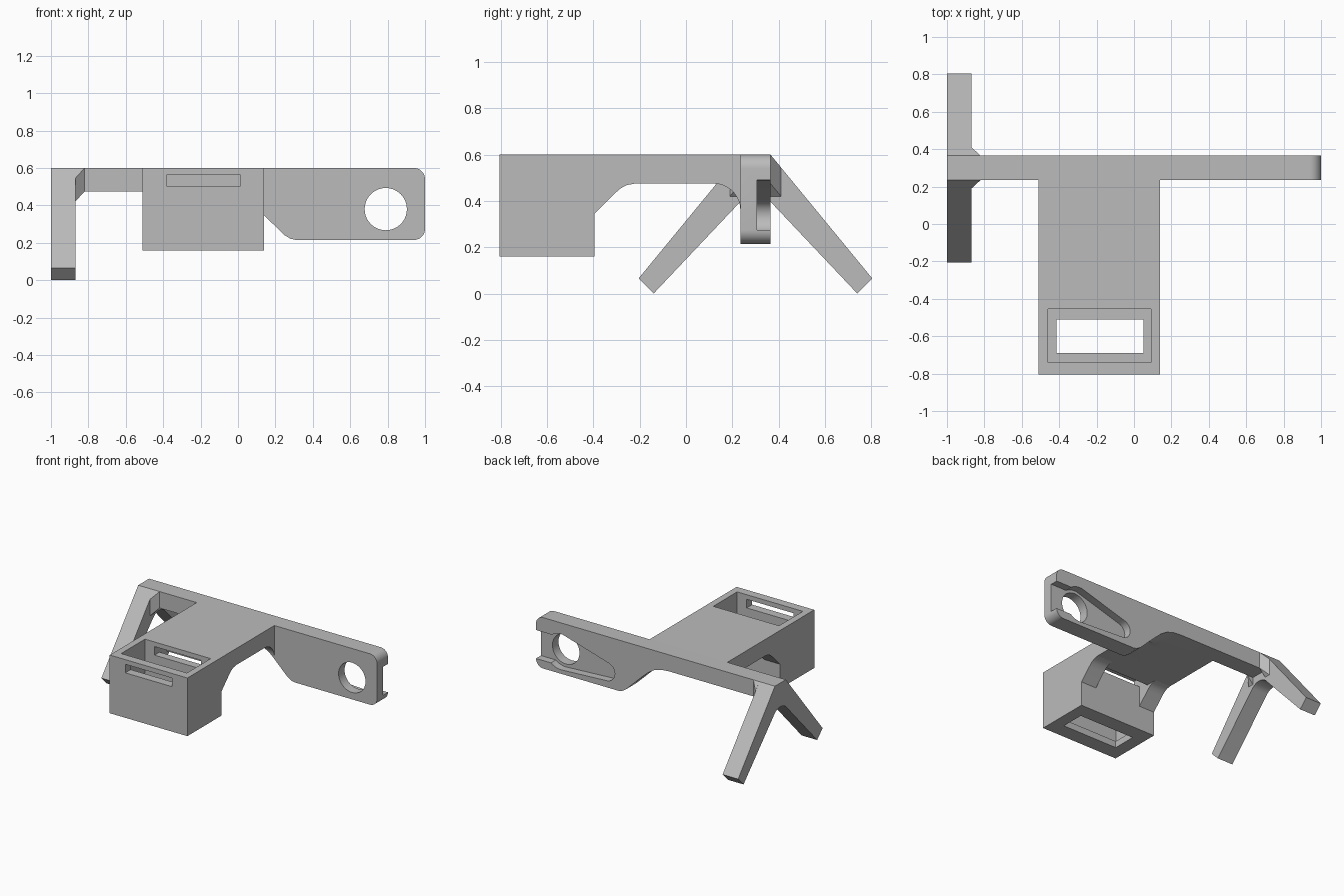
import bpy, bmesh, math
from mathutils import Vector

cube = bpy.data.objects.get("Cube")
if cube:
    bpy.data.objects.remove(cube)

grey = bpy.data.materials.new("plain grey")
grey.use_nodes = True
COLOUR = (0.5, 0.5, 0.5, 1)
grey.diffuse_color = COLOUR
grey.node_tree.nodes["Principled BSDF"].inputs["Base Color"].default_value = COLOUR


def prism(name, axis, profile, lo, hi):
    """Extrude a profile along an axis; profile is (y,z), (x,z) or (x,y)."""
    place = {"x": lambda p, t: (t, p[0], p[1]),
             "y": lambda p, t: (p[0], t, p[1]),
             "z": lambda p, t: (p[0], p[1], t)}[axis]
    bm = bmesh.new()
    face = bm.faces.new([bm.verts.new(place(p, lo)) for p in profile])
    top = bmesh.ops.extrude_face_region(bm, geom=[face])["geom"]
    shift = Vector(place((0, 0), hi - lo))
    bmesh.ops.translate(bm, vec=shift, verts=[v for v in top if isinstance(v, bmesh.types.BMVert)])
    bmesh.ops.recalc_face_normals(bm, faces=bm.faces)
    mesh = bpy.data.meshes.new(name)
    bm.to_mesh(mesh)
    bm.free()
    mesh.materials.append(grey)
    obj = bpy.data.objects.new(name, mesh)
    bpy.context.collection.objects.link(obj)
    return obj


def rect(a, b, c, d):
    return [(a, c), (b, c), (b, d), (a, d)]


def arc(cx, cy, r, start, end, n=10):
    angles = [math.radians(start + (end - start) * i / n) for i in range(n + 1)]
    return [(cx + r * math.cos(a), cy + r * math.sin(a)) for a in angles]


def activate(obj):
    bpy.ops.object.select_all(action="DESELECT")
    obj.select_set(True)
    bpy.context.view_layer.objects.active = obj


def cut(obj, *cutters):
    for cutter in cutters:
        mod = obj.modifiers.new("cut", "BOOLEAN")
        mod.operation, mod.solver, mod.object = "DIFFERENCE", "EXACT", cutter
        activate(obj)
        bpy.ops.object.modifier_apply(modifier=mod.name)
        bpy.data.objects.remove(cutter)


TOP, UNDER = 0.6, 0.475
BACK, FRONT = 0.365, 0.235
LEFT, RIGHT = 0.14, -0.51

# Crossbeam that widens into the pierced arm, with a swept underside
sweep = [(0.31, 0.215), (0.28, 0.222), (0.25, 0.24), (0.11, 0.375),
         (0.06, 0.42), (0.01, 0.452), (-0.05, 0.47), (-0.11, UNDER)]
outline = ([(-0.87, TOP)] + arc(0.94, 0.54, 0.06, 90, 0)
           + arc(0.94, 0.275, 0.06, 0, -90) + sweep + [(-0.87, UNDER)])
beam = prism("crossbeam_arm", "y", outline, FRONT, BACK)

# Round hole, and the tapered recess around it that opens at the arm end
hole = prism("hole_cutter", "y", arc(0.79, 0.38, 0.113, 0, 351, 39), 0.1, 0.5)
keyhole = ([(1.1, 0.275), (1.1, 0.49), (0.9, 0.49)] + arc(0.79, 0.38, 0.135, 54, 97)
           + arc(0.41, 0.335, 0.07, 97, 263) + arc(0.79, 0.38, 0.135, 263, 309)
           + [(0.9, 0.275)])
cut(beam, hole, prism("recess_cutter", "y", keyhole, 0.307, 0.5))

# Platform with a filleted join under the beam
slab = [(-0.395, TOP), (FRONT, TOP)] + arc(0.12, 0.36, 0.115, 0, 90) + [(-0.395, UNDER)]
platform = prism("platform", "x", slab, RIGHT, LEFT)
below = [(0.3, 0.1)] + sweep[1:] + [(-0.6, UNDER), (-0.6, 0.1)]
strap = rect(-0.38, 0.01, 0.5, 0.565)
cut(platform, prism("sweep_cutter", "y", below, 0.0, 0.3),
    prism("strap_cutter", "y", strap, -0.9, -0.31),
    prism("strap_exit_cutter", "y", rect(-0.38, 0.01, 0.4, 0.565), -0.5, -0.31))

# Open box with an inner ledge and strap slots
box = prism("socket_box", "z", rect(RIGHT, LEFT, -0.805, -0.395), 0.16, TOP)
cut(box, prism("pocket_cutter", "z", rect(-0.46, 0.09, -0.74, -0.455), 0.21, 0.8),
    prism("opening_cutter", "z", rect(-0.415, 0.05, -0.69, -0.51), 0.0, 0.4),
    prism("slot_cutter", "y", strap, -0.9, -0.3))

# Two curved ribs bracing the box beneath the platform
rib = [(-0.395, UNDER), (-0.22, UNDER), (-0.255, 0.469), (-0.285, 0.453),
       (-0.31, 0.43), (-0.395, 0.345)]
ribs = [prism("right_rib", "x", rib, RIGHT, -0.38), prism("left_rib", "x", rib, 0.01, LEFT)]

# Splayed pair of legs joined at the beam end
half = arc(0.3, 0.32, 0.1, 90, 45, 5) + [(0.74, 0), (0.805, 0.065), (BACK, TOP)]
mirrored = [(0.6 - y, z) for y, z in reversed(half[1:])]
legs = prism("splayed_legs", "x", half + mirrored, -1, -0.87)

# Angled corner gussets between legs and beam
gussets = []
for name, y, side in (("back_gusset", BACK, 1), ("front_gusset", FRONT, -1)):
    g = prism(name, "z", [(-0.87, y), (-0.82, y), (-0.87, y + side * 0.046)], 0.42, TOP)
    for v in g.data.vertices:
        if v.co.z > 0.5:
            v.co.z -= abs(v.co.y - y) * 1.2
        elif v.co.x > -0.85:
            v.co.z = UNDER
    gussets.append(g)

for obj in [beam, platform, box, legs] + ribs + gussets:
    activate(obj)
    bpy.ops.object.shade_smooth_by_angle(angle=math.radians(30))
